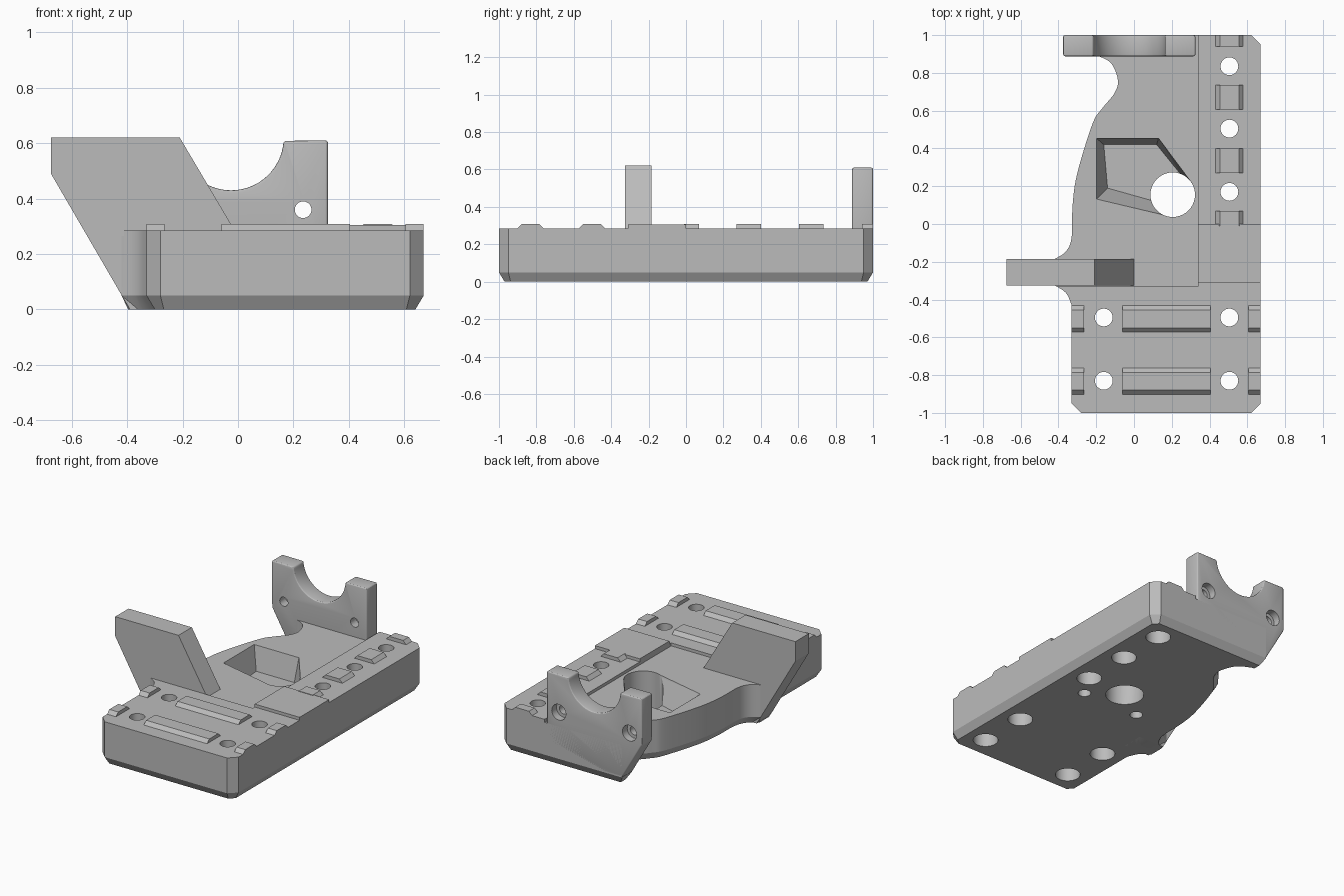
import bpy, bmesh, math
from mathutils import Vector

cube = bpy.data.objects.get("Cube")
if cube:
    bpy.data.objects.remove(cube)

grey = bpy.data.materials.new("plain grey")
grey.use_nodes = True
grey.diffuse_color = (0.5, 0.5, 0.5, 1)
grey.node_tree.nodes["Principled BSDF"].inputs["Base Color"].default_value = (0.5, 0.5, 0.5, 1)


def finish(name, bm):
    bmesh.ops.recalc_face_normals(bm, faces=bm.faces)
    mesh = bpy.data.meshes.new(name)
    bm.to_mesh(mesh)
    bm.free()
    mesh.materials.append(grey)
    obj = bpy.data.objects.new(name, mesh)
    bpy.context.collection.objects.link(obj)
    return obj


def loft(name, rings):
    """Closed solid through rings of equal point count."""
    bm = bmesh.new()
    loops = [[bm.verts.new(p) for p in ring] for ring in rings]
    n = len(loops[0])
    for a, b in zip(loops, loops[1:]):
        for i in range(n):
            bm.faces.new((a[i], a[(i + 1) % n], b[(i + 1) % n], b[i]))
    bm.faces.new(loops[0])
    bm.faces.new(loops[-1])
    return finish(name, bm)


def block(name, x0, x1, y0, y1, z0, z1, left=0, right=0, front=0, back=0):
    """Box whose top edges can slope inwards."""
    low = [(x0, y0, z0), (x1, y0, z0), (x1, y1, z0), (x0, y1, z0)]
    high = [(x0 + left, y0 + front, z1), (x1 - right, y0 + front, z1),
            (x1 - right, y1 - back, z1), (x0 + left, y1 - back, z1)]
    return loft(name, [low, high])


def lathe(name, x, c, profile, axis="Z"):
    """Round solid from (radius, height) pairs, along z or along y."""
    rings = []
    for r, h in profile:
        ring = []
        for i in range(40):
            a = math.tau * i / 40
            u, v = x + r * math.cos(a), c + r * math.sin(a)
            ring.append((u, v, h) if axis == "Z" else (u, h, v))
        rings.append(ring)
    return loft(name, rings)


def slab(name, profile, y0, y1):
    """Front profile (x, z) stretched along y."""
    return loft(name, [[(x, y, z) for x, z in profile] for y in (y0, y1)])


def apply(obj, kind, **settings):
    mod = obj.modifiers.new(kind, kind)
    for key, value in settings.items():
        setattr(mod, key, value)
    bpy.context.view_layer.objects.active = obj
    bpy.ops.object.modifier_apply(modifier=mod.name)


def cut(obj, cutter):
    cutter.hide_render = True
    apply(obj, "BOOLEAN", operation="DIFFERENCE", solver="EXACT", object=cutter)
    bpy.data.objects.remove(cutter)


def spline(points, steps=5):
    pts = [Vector(p) for p in points]
    pts = [pts[0]] + pts + [pts[-1]]
    out = []
    for a, b, c, d in zip(pts, pts[1:], pts[2:], pts[3:]):
        for i in range(steps):
            t = i / steps
            out.append(0.5 * (2 * b + (c - a) * t + (2 * a - 5 * b + 4 * c - d) * t * t
                              + (3 * b - a - 3 * c + d) * t ** 3))
    return [tuple(p) for p in out] + [tuple(points[-1])]


TOP, FLOOR, RAISED = 0.285, 0.265, 0.308

# Base body with a chamfered underside
outline = [(-0.23, 1), (0.62, 1), (0.67, 0.95), (0.67, -0.95), (0.62, -1), (-0.28, -1), (-0.33, -0.95)]
outline += spline([(-0.33, -0.43), (-0.36, -0.365), (-0.42, -0.325)])
outline += spline([(-0.42, -0.185), (-0.36, -0.145), (-0.33, -0.07), (-0.325, 0.1), (-0.3, 0.27),
                   (-0.22, 0.53), (-0.17, 0.61), (-0.105, 0.69), (-0.085, 0.76), (-0.12, 0.85), (-0.19, 0.89)])
outline.append((-0.23, 0.895))
bm = bmesh.new()
under = bm.faces.new([bm.verts.new((x, y, 0.05)) for x, y in outline])
lifted = bmesh.ops.extrude_face_region(bm, geom=[under], use_keep_orig=True)["geom"]
for v in lifted:
    if isinstance(v, bmesh.types.BMVert):
        v.co.z = TOP
bmesh.ops.recalc_face_normals(bm, faces=bm.faces)
bmesh.ops.inset_region(bm, faces=[under], thickness=0.03, use_even_offset=True)
for v in under.verts:
    v.co.z = 0
base = finish("base_body", bm)

# Lowered floor, tapered pocket and large drain hole
cut(base, block("floor_cutter", -0.6, 0.34, -0.33, 1.1, FLOOR, 0.5))
pocket_low = [(-0.14, 0.19), (0.18, 0.1), (0.29, 0.21), (0.12, 0.42), (-0.16, 0.42)]
pocket_high = [(-0.2, 0.13), (0.18, 0.04), (0.305, 0.22), (0.13, 0.455), (-0.2, 0.455)]
cut(base, loft("pocket_cutter", [[(x, y, 0.11) for x, y in pocket_low],
                                 [(x, y, 0.27) for x, y in pocket_high]]))
cut(base, lathe("drain_cutter", 0.205, 0.155, [(0.118, -0.1), (0.118, 0.4)]))

# Counterbored screw holes
for x, y in [(0.505, 0.835), (0.505, 0.505), (0.505, 0.17), (0.505, -0.495), (0.505, -0.83),
             (-0.16, -0.495), (-0.16, -0.83)]:
    cut(base, lathe("screw_cutter", x, y, [(0.077, -0.1), (0.077, 0.17), (0.047, 0.17), (0.047, 0.4)]))

# Small blind holes underneath
for x in (-0.01, 0.41):
    cut(base, lathe("pin_cutter", x, 0.01, [(0.04, -0.1), (0.04, 0.12)]))

# Slanted side arm
arm = slab("side_arm", [(-0.675, 0.62), (-0.21, 0.62), (0, FLOOR), (0, 0.1), (-0.2, 0),
                        (-0.39, 0), (-0.675, 0.49)], -0.325, -0.185)

# Upright rear cradle with a round saddle
MID, RADIUS = -0.025, 0.19
saddle = [(MID + RADIUS * math.cos(a), 0.62 + RADIUS * math.sin(a))
          for a in (math.pi + 0.06 + (math.pi - 0.12) * i / 28 for i in range(29))]
cradle = slab("rear_cradle", [(-0.375, 0.61)] + saddle + [(0.325, 0.61), (0.325, 0.15), (-0.1, 0.05),
                              (-0.23, 0.05), (-0.375, 0.3)], 0.888, 1)
apply(cradle, "BEVEL", width=0.01, segments=3, limit_method="ANGLE", angle_limit=math.radians(30))
for side in (-1, 1):
    cut(cradle, lathe("bolt_cutter", MID + side * 0.26, 0.36,
                      [(0.03, 0.8), (0.03, 0.95), (0.052, 0.95), (0.052, 1.1)], "Y"))

# Raised pad beside the lowered floor
parts = [base, arm, cradle, block("raised_pad", 0.34, 0.67, -0.31, 0, 0.2, RAISED - 0.003)]

# Locating ribs across the front
for y in (-0.905, -0.575):
    for x0, x1 in ((-0.33, -0.265), (-0.06, 0.405), (0.605, 0.67)):
        parts.append(block("front_rib", x0, x1, y, y + 0.145, TOP - 0.002, RAISED, front=0.025, back=0.025))

# Locating ribs along the left strip
for y0, y1 in ((-0.01, 0.07), (0.27, 0.4), (0.605, 0.735), (0.94, 1)):
    parts.append(block("strip_rib", 0.43, 0.58, y0, y1, TOP - 0.002, RAISED, left=0.024, right=0.024))

bpy.ops.object.select_all(action="DESELECT")
for obj in parts:
    obj.select_set(True)
bpy.context.view_layer.objects.active = base
bpy.ops.object.shade_smooth_by_angle(angle=math.radians(28))
